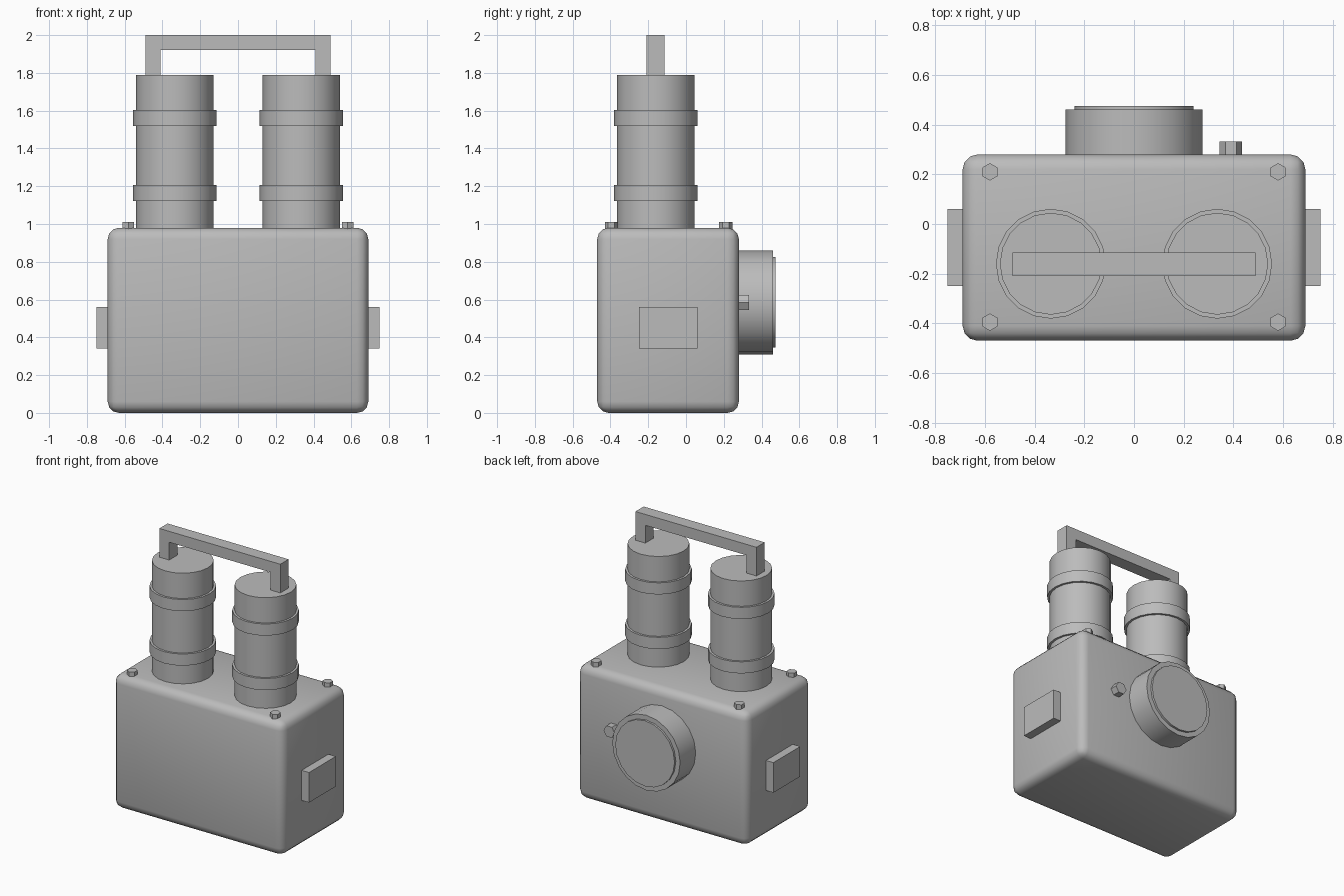
import bpy, math

if "Cube" in bpy.data.objects:
    bpy.data.objects.remove(bpy.data.objects["Cube"])

grey = bpy.data.materials.new("plain grey")
grey.diffuse_color = (0.5, 0.5, 0.5, 1)
grey.use_nodes = True
grey.node_tree.nodes["Principled BSDF"].inputs["Base Color"].default_value = grey.diffuse_color


def finish(name, smooth):
    ob = bpy.context.object
    ob.name = name
    ob.data.materials.append(grey)
    if smooth:
        bpy.ops.object.shade_smooth_by_angle(angle=math.radians(35))
    return ob


def box(name, x, y, z):
    """Box from (min, max) pairs on each axis."""
    bpy.ops.mesh.primitive_cube_add(size=1, location=[sum(p) / 2 for p in (x, y, z)])
    bpy.context.object.scale = [p[1] - p[0] for p in (x, y, z)]
    bpy.ops.object.transform_apply(location=False, rotation=False, scale=True)
    return finish(name, False)


def drum(name, r, x, y, z, depth, sides=20, rot=(0, 0, 0), smooth=True):
    """Cylinder centred at x, y, z."""
    bpy.ops.mesh.primitive_cylinder_add(vertices=sides, radius=r, depth=depth,
                                        location=(x, y, z), rotation=rot)
    return finish(name, smooth)


# Main housing with rounded edges
body = box("housing", (-0.69, 0.69), (-0.47, 0.28), (0, 0.98))
bevel = body.modifiers.new("rounding", 'BEVEL')
bevel.width = 0.06
bevel.segments = 3
bpy.ops.object.modifier_apply(modifier="rounding")
bpy.ops.object.shade_smooth_by_angle(angle=math.radians(35))

back = (-math.pi / 2, 0, 0)
for side, s in (("left", -1), ("right", 1)):
    # Upright canister with two bands
    drum(side + "_canister", 0.205, s * 0.335, -0.16, 1.375, 0.83)
    for level, z in (("lower", 1.163), ("upper", 1.562)):
        drum(f"{side}_{level}_band", 0.221, s * 0.335, -0.16, z, 0.085)
    # Handle post
    box(side + "_handle_post", sorted((s * 0.41, s * 0.49)), (-0.21, -0.115), (1.78, 1.925))
    # Side plate
    box(side + "_side_plate", sorted((s * 0.68, s * 0.75)), (-0.25, 0.06), (0.34, 0.56))
    # Lid bolts
    for end, y in (("front", -0.395), ("rear", 0.21)):
        drum(f"{side}_{end}_bolt", 0.035, s * 0.58, y, 0.99, 0.04, 6, smooth=False)

# Handle bar
box("handle_bar", (-0.49, 0.49), (-0.21, -0.115), (1.92, 2.0))

# Round rear cover with raised face, and the small knob beside it
drum("rear_cover", 0.275, 0, 0.365, 0.585, 0.19, 20, back)
drum("rear_cover_face", 0.24, 0, 0.462, 0.585, 0.026, 20, back)
drum("rear_knob", 0.045, 0.39, 0.3, 0.585, 0.065, 6,
     (-math.pi / 2, math.pi / 6, 0), smooth=False)
